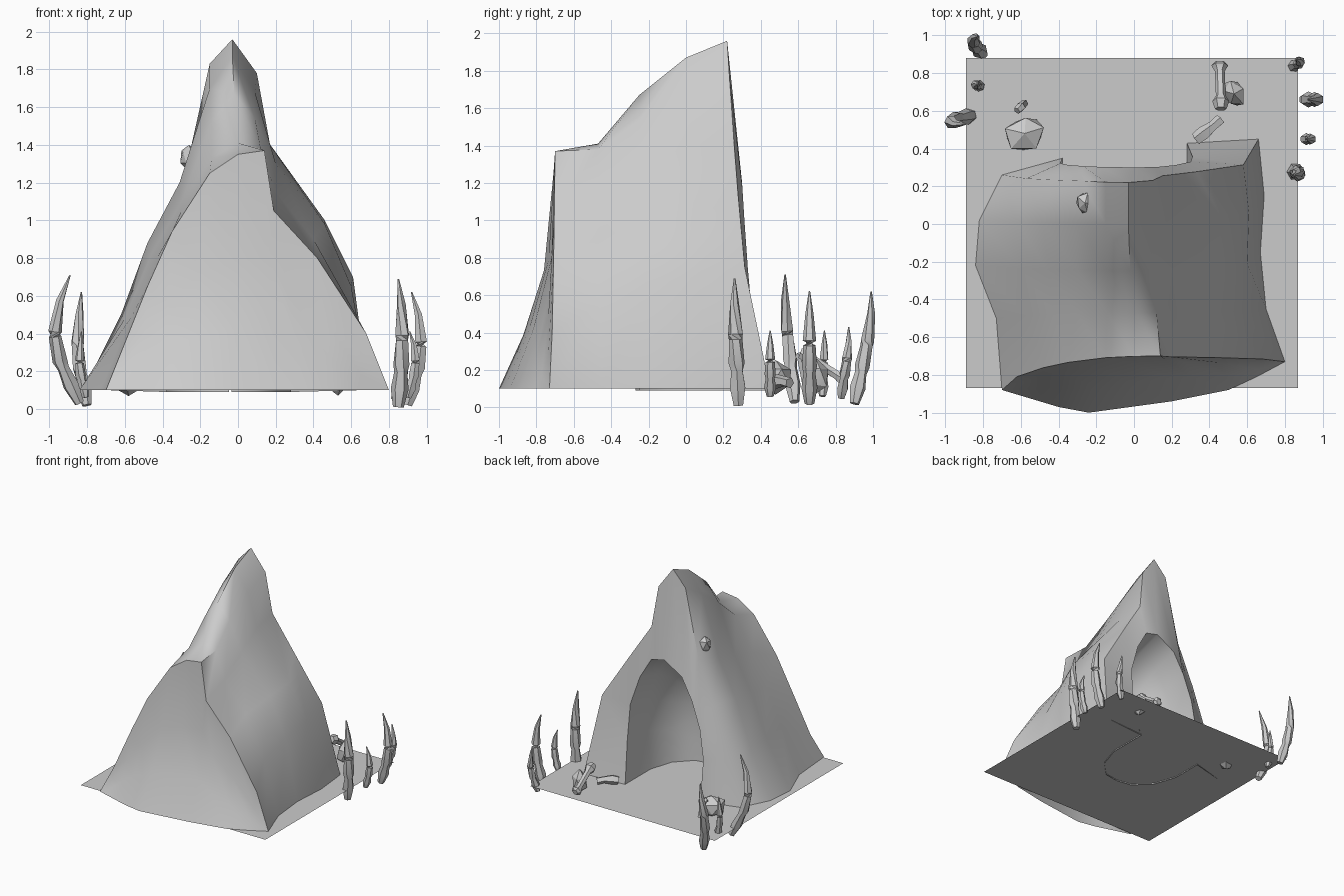
import bpy, bmesh, math, random
from mathutils import Vector, Matrix

if "Cube" in bpy.data.objects:
    bpy.data.objects.remove(bpy.data.objects["Cube"])

random.seed(4)
G = 0.1  # ground height


def finish(bm, name, angle=50, recalc=True):
    bmesh.ops.remove_doubles(bm, verts=bm.verts, dist=0.0005)
    if recalc:
        bmesh.ops.recalc_face_normals(bm, faces=bm.faces)
    me = bpy.data.meshes.new(name)
    bm.to_mesh(me)
    bm.free()
    ob = bpy.data.objects.new(name, me)
    bpy.context.collection.objects.link(ob)
    bpy.ops.object.select_all(action='DESELECT')
    ob.select_set(True)
    bpy.context.view_layer.objects.active = ob
    bpy.ops.object.shade_smooth_by_angle(angle=math.radians(angle))
    return ob


def arch(y_left, y_top, y_right, pts):
    """Arch section: y runs from the foot value to the top value with height."""
    zt = max(p[1] for p in pts)
    row = []
    for i, (x, z) in enumerate(pts):
        foot = y_left if i < len(pts) / 2 else y_right
        t = max(0, (z - G) / (zt - G)) ** 0.5
        row.append(Vector((x, foot + (y_top - foot) * t, z)))
    return row


def loft(bm, rows, closed=False):
    vs = [[bm.verts.new(p) for p in r] for r in rows]
    n = len(rows[0])
    for a, b in zip(vs, vs[1:]):
        for i in range(n if closed else n - 1):
            j = (i + 1) % n
            bm.faces.new((a[i], a[j], b[j], b[i]))
    return vs


# Ground slab
bm = bmesh.new()
bm.faces.new([bm.verts.new(p) for p in
              ((-.89, -.87, G), (.87, -.87, G), (.87, .88, G), (-.89, .88, G))])
finish(bm, "ground", recalc=False)

# Rock cave: outer arches from the mouth to the front shoulder
outer = [
    arch(.26, .22, .45, [(-.7, .1), (-.57, .5), (-.43, .9), (-.28, 1.25), (-.15, 1.83), (-.03, 1.96),
                         (.1, 1.78), (.15, 1.43), (.33, 1.15), (.58, .75), (.66, .1)]),
    arch(.02, 0, .15, [(-.82, .1), (-.62, .5), (-.48, .88), (-.31, 1.2), (-.15, 1.7), (-.03, 1.87),
                       (.09, 1.68), (.17, 1.4), (.46, 1.0), (.61, .7), (.69, .1)]),
    arch(-.22, -.25, -.15, [(-.84, .1), (-.6, .48), (-.46, .82), (-.3, 1.1), (-.14, 1.52), (-.02, 1.67),
                            (.09, 1.54), (.2, 1.3), (.46, .98), (.6, .65), (.67, .1)]),
    arch(-.5, -.47, -.45, [(-.73, .1), (-.57, .48), (-.43, .8), (-.3, 1.05), (-.14, 1.33), (0, 1.41),
                           (.12, 1.38), (.2, 1.15), (.4, .9), (.57, .55), (.7, .1)]),
    arch(-.88, -.7, -.73, [(-.7, .1), (-.62, .3), (-.48, .65), (-.35, .94), (-.15, 1.25), (0, 1.35),
                           (.14, 1.37), (.19, 1.05), (.42, .8), (.68, .4), (.8, .1)]),
]
# Front face: shoulder arch down to the front rim
rim = [Vector((x, y, G)) for x, y in
       ((-.7, -.88), (-.6, -.91), (-.5, -.94), (-.4, -.97), (-.24, -1), (-.02, -.97),
        (.2, -.94), (.35, -.91), (.5, -.88), (.65, -.81), (.8, -.73))]
front = []
for f in (.45, .75, 1):
    front.append([a.lerp(b, f) + Vector((0, .09 * math.sin(math.pi * f) * (a.z - G) / 1.27, 0))
                  for a, b in zip(outer[-1], rim)])
# Hollow: mouth arch and shrinking inner arches
mouth = arch(.35, .3, .43, [(-.38, .09), (-.39, .45), (-.35, .7), (-.27, .92), (-.17, 1.1), (0, 1.2),
                            (.12, 1.17), (.22, 1.0), (.3, .75), (.31, .45), (.28, .09)])
inner = []
for y, sx, sz in ((-.27, .02, .3), (-.25, .4, .55), (-.12, .8, .8), (.08, 1, .93)):
    inner.append([Vector((-.04 + (p.x + .04) * sx, y, .09 + (p.z - .09) * sz)) for p in mouth])
bm = bmesh.new()
loft(bm, inner + [mouth] + outer + front)
finish(bm, "cave_rock", 60)


# Curved claw-like spikes around the back
def tube(name, path, radii, sides=6):
    bm = bmesh.new()
    path = [Vector(p) for p in path]
    rows = []
    for i, p in enumerate(path):
        d = path[min(i + 1, len(path) - 1)] - path[max(i - 1, 0)]
        q = d.to_track_quat('Z', 'Y')
        rows.append([p + q @ Vector((radii[i] * math.cos(k * math.tau / sides),
                                     radii[i] * math.sin(k * math.tau / sides), 0))
                     for k in range(sides)])
    vs = loft(bm, rows, True)
    bm.faces.new(vs[0])
    bm.faces.new(vs[-1])
    return finish(bm, name, 40)


# base x, base y, base z, bulge dx, tip dx, tip dy, tip z, thickness
spikes = [(-.84, .58, .03, -.13, -.05, -.05, .71, 1), (-.81, .73, .06, -.03, -.02, .01, .41, .7),
          (-.80, .90, .02, -.05, -.03, .09, .62, 1), (.85, .28, .01, .02, 0, -.02, .69, 1.1),
          (.90, .45, .06, .04, .01, 0, .41, .75), (.90, .66, .02, .07, .02, 0, .62, 1),
          (.83, .83, .05, .05, .03, .04, .43, .75)]
for n, (x, y, z, bx, tx, dx, tz, w) in enumerate(spikes):
    h = tz - z
    path, rad = [], []
    for t, b, r in ((0, 0, .026), (.14, .35, .043), (.27, .65, .032), (.33, .8, .04),
                    (.52, 1, .033), (.56, 1, .036), (.8, .8, .022), (1, None, .004)):
        ox = tx if b is None else bx * b
        oy = dx if b is None else dx * min(1, t * 1.4)
        path.append((x + ox, y + oy, z + h * t))
        rad.append(r * w)
    tube("spike_%d" % (n + 1), path, rad)


# Loose stones
def stone(name, loc, size, rot=0):
    bm = bmesh.new()
    bmesh.ops.create_icosphere(bm, subdivisions=1, radius=1)
    for v in bm.verts:
        v.co *= random.uniform(.85, 1.12)
    m = Matrix.Translation(loc) @ Matrix.Rotation(rot, 4, 'Z') @ Matrix.Diagonal((*size, 1))
    bmesh.ops.transform(bm, matrix=m, verts=bm.verts)
    finish(bm, name, 25)


stone("stone_left", (-.58, .48, .16), (.12, .1, .1), .3)
stone("stone_right", (.53, .69, .16), (.06, .08, .1), .5)
stone("stone_high", (-.26, .11, 1.335), (.05, .06, .07))

# Bones beside the cave mouth
tube("long_bone", [(.455, .86, .15), (.455, .84, .155), (.455, .81, .17), (.46, .68, .255),
                   (.46, .65, .275), (.46, .61, .29)],
     [.025, .045, .026, .026, .045, .03])
tube("short_bone", [(.33, .45, .13), (.37, .48, .14), (.42, .52, .14), (.46, .555, .13)],
     [.035, .04, .028, .03], 5)
tube("left_bone", [(-.62, .6, .28), (-.6, .62, .26), (-.63, .58, .24)][:2] + [(-.58, .64, .13)],
     [.02, .025, .02], 5)
